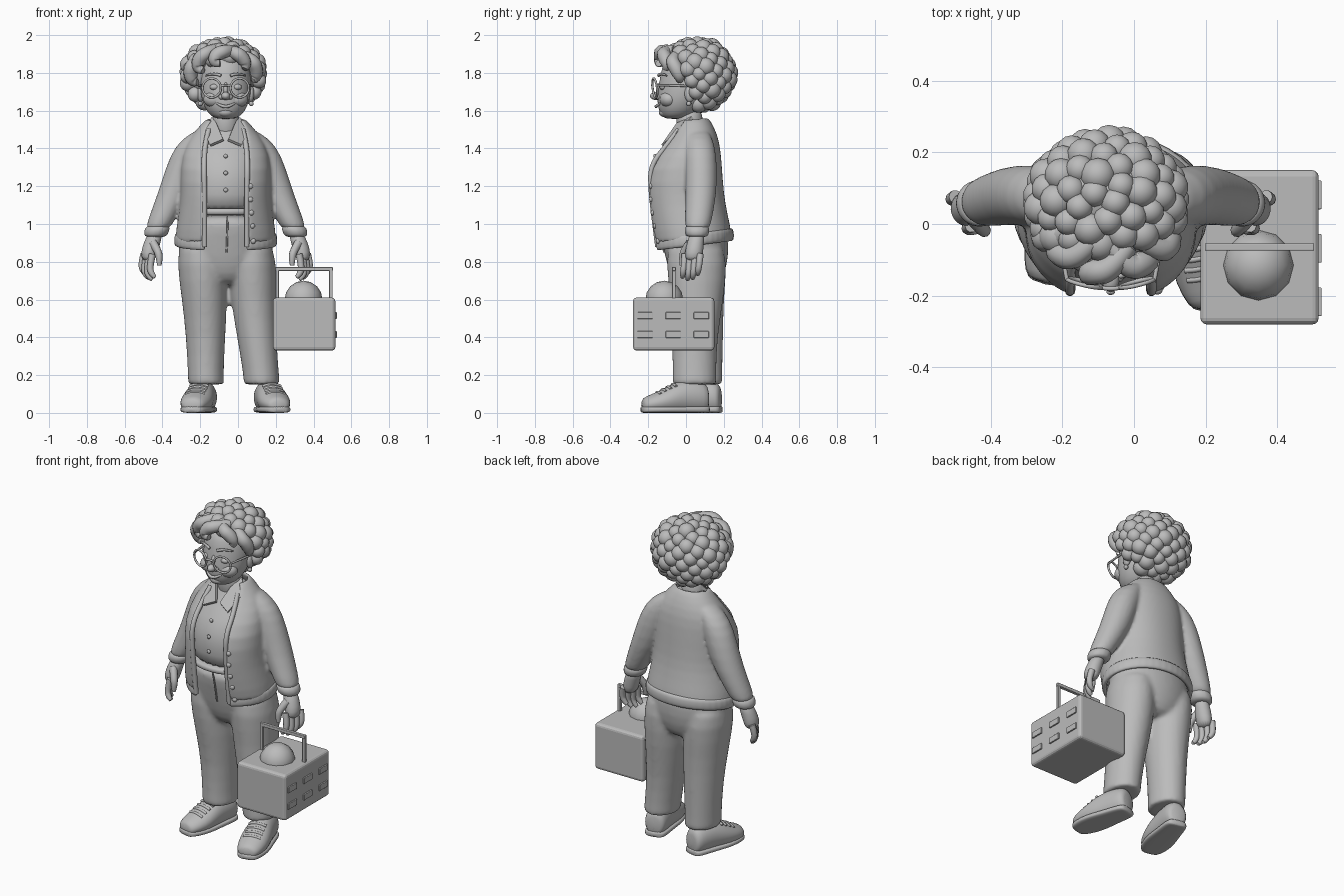
import bpy, bmesh, math, random
from mathutils import Matrix, Vector

cube = bpy.data.objects.get("Cube")
if cube:
    bpy.data.objects.remove(cube, do_unlink=True)
random.seed(4)
MID = -0.065          # body centre line
SIDES = (("right", -1), ("left", 1))

grey = bpy.data.materials.new("plain grey")
grey.use_nodes = True
grey.diffuse_color = (0.5, 0.5, 0.5, 1)
for node in grey.node_tree.nodes:
    if node.type == "BSDF_PRINCIPLED":
        node.inputs["Base Color"].default_value = grey.diffuse_color


def finish(name, bm, smooth=True):
    bmesh.ops.recalc_face_normals(bm, faces=bm.faces)
    for face in bm.faces:
        face.smooth = smooth
    mesh = bpy.data.meshes.new(name)
    bm.to_mesh(mesh)
    bm.free()
    mesh.materials.clear()
    mesh.materials.append(grey)
    obj = bpy.data.objects.new(name, mesh)
    bpy.context.collection.objects.link(obj)
    return obj


def merge(name, parts):
    """Replace objects by one mesh holding their finished surfaces."""
    bm = bmesh.new()
    deps = bpy.context.evaluated_depsgraph_get()
    meshes = [bpy.data.meshes.new_from_object(part.evaluated_get(deps)) for part in parts]
    for mesh, part in zip(meshes, parts):
        bm.from_mesh(mesh)
        bpy.data.meshes.remove(mesh)
        bpy.data.objects.remove(part)
    return finish(name, bm)


def fuse(name, parts, voxel, softness):
    obj = merge(name, parts)
    remesh = obj.modifiers.new("fuse", "REMESH")
    remesh.mode, remesh.voxel_size, remesh.use_smooth_shade = "VOXEL", voxel, True
    soften = obj.modifiers.new("soften", "SMOOTH")
    soften.factor, soften.iterations = .5, softness


def loft(name, rings, axis="z", power=1.0, gap=0, ripple=0, tilt=0, floor=-1, count=28):
    """Skin rings of (x, y, z, half width, half depth); gap leaves the front open."""
    bm = bmesh.new()
    rows = []
    for x, y, z, rx, ry in rings:
        cut = math.asin(min(gap / rx, 0.8)) if gap else 0
        row = []
        for i in range(count):
            step = i / (count - 1) if gap else i / count
            a = -math.pi / 2 + cut + step * (2 * math.pi - 2 * cut)
            c, s = math.cos(a), math.sin(a)
            grow = 1 + ripple * (i % 2)
            u = math.copysign(abs(c) ** power, c) * rx * grow
            v = math.copysign(abs(s) ** power, s) * ry * grow
            if axis == "z":
                co = (x + u, y + v, z + tilt * v)
            else:
                co = (x + u, y, max(z + v, floor))
            row.append(bm.verts.new(co))
        rows.append(row)
    for low, high in zip(rows, rows[1:]):
        for i in range(count - 1 if gap else count):
            j = (i + 1) % count
            bm.faces.new((low[i], low[j], high[j], high[i]))
    if not gap:
        bm.faces.new(rows[0])
        bm.faces.new(rows[-1])
    obj = finish(name, bm)
    if gap:
        solid = obj.modifiers.new("cloth", "SOLIDIFY")
        solid.thickness, solid.offset = 0.024, 0
    sub = obj.modifiers.new("smooth", "SUBSURF")
    sub.levels = sub.render_levels = 1
    return obj


def balls(name, items, segments=14):
    bm = bmesh.new()
    for place, size in items:
        matrix = Matrix.Translation(place) @ Matrix.Diagonal((*size, 1))
        bmesh.ops.create_uvsphere(bm, u_segments=segments, v_segments=segments * 2 // 3,
                                  radius=1, matrix=matrix)
    return finish(name, bm)


def tube(name, points, radius, taper=None, closed=False):
    curve = bpy.data.curves.new(name, "CURVE")
    curve.dimensions, curve.bevel_depth, curve.bevel_resolution = "3D", radius, 3
    curve.use_fill_caps = True
    spline = curve.splines.new("NURBS")
    spline.points.add(len(points) - 1)
    spline.order_u, spline.resolution_u = 3, 6
    spline.use_endpoint_u, spline.use_cyclic_u = not closed, closed
    for i, (point, co) in enumerate(zip(spline.points, points)):
        point.co = (*co, 1)
        point.radius = taper[i] if taper else 1
    path = bpy.data.objects.new(name + " path", curve)
    bpy.context.collection.objects.link(path)
    return merge(name, [path])


def block(name, place, size, bevel):
    bm = bmesh.new()
    bmesh.ops.create_cube(bm, size=1, matrix=Matrix.Translation(place) @ Matrix.Diagonal((*size, 1)))
    bmesh.ops.bevel(bm, geom=bm.edges[:], offset=bevel, segments=3, profile=0.5, affect="EDGES")
    return finish(name, bm, smooth=False)


# Torso: shirt, open jacket, ribbed hem, belt
body = [(0.9, .035, .262, .205), (1.05, .005, .238, .2), (1.15, -.01, .225, .198), (1.3, -.015, .23, .193),
        (1.42, .03, .205, .138), (1.5, .04, .14, .1), (1.56, .035, .085, .07)]
loft("shirt", [(MID, y, z, rx - .02, ry - .02) for z, y, rx, ry in body[1:]])
jacket = [loft("jacket_body", [(MID, y, z, rx, ry) for z, y, rx, ry in body], power=.92, gap=.1, tilt=.06, count=36)]
loft("jacket_hem", [(MID, .036, z, r, r - .055) for z, r in ((.885, .253), (.9, .26), (.93, .259), (.95, .252))],
     gap=.11, ripple=.012, tilt=.13, count=72)
loft("belt", [(MID, .003, z, r, r - .04) for z, r in ((1.045, .215), (1.05, .227), (1.08, .227), (1.085, .215))])
loft("neck", [(MID, .02, 1.44, .08, .07), (MID, .02, 1.54, .07, .07), (MID, .015, 1.62, .068, .07)])
balls("shirt_buttons", [((MID, y, z), (.012, .008, .012))
                        for y, z in ((-.165, 1.36), (-.19, 1.27), (-.19, 1.18))])
balls("jacket_buttons", [((MID + x, y, z), (.015, .012, .015)) for x, y, z in
                         ((.13, -.185, 1.2), (.13, -.183, 1.13), (.135, -.175, 1.06), (.14, -.163, .99), (.145, -.147, .91))])

trousers = [loft("seat", [(MID, .005, 1.06, .205, .168), (MID, .045, .95, .25, .18), (MID, .057, .83, .255, .17),
                          (MID, .06, .73, .2, .145), (MID, .065, .67, .1, .1)])]
for label, s in SIDES:
    at = lambda d, y, z: (MID + s * d, y, z)
    # Shirt collar flap and jacket front band
    bm = bmesh.new()
    flap = [(.072, .03, 1.57), (.118, -.03, 1.5), (.085, -.13, 1.42), (.015, -.105, 1.45), (.05, -.05, 1.535)]
    bm.faces.new([bm.verts.new(at(*p)) for p in flap])
    collar = finish(label + "_collar", bm, smooth=False)
    collar.modifiers.new("cloth", "SOLIDIFY").thickness = .016
    tube(label + "_jacket_band", [at(.112, -.15, .88), at(.112, -.172, 1.05), at(.112, -.186, 1.18),
                                  at(.115, -.188, 1.31), at(.11, -.1, 1.42), at(.09, -.04, 1.5)], .014)

    # Sleeve, cuff, hand
    sleeve = [(.08, .06, 1.51, .03, .04), (.125, .065, 1.485, .06, .06), (.185, .075, 1.415, .085, .08),
              (.225, .08, 1.3, .092, .086), (.278, .08, 1.15, .086, .082), (.342, .064, 1.02, .071, .072),
              (.366, .06, .96, .064, .065)]
    jacket.append(loft(label + "_sleeve", [(*at(*r[:3]), *r[3:]) for r in sleeve]))
    loft(label + "_cuff", [(*at(d, .058, z), r, r) for d, z, r in
                           ((.357, .99, .05), (.36, .985, .067), (.371, .94, .064), (.373, .93, .045))], ripple=.02)
    palm = [(.37, .06, .96, .04, .04), (.39, .05, .9, .045, .045), (.405, .042, .85, .046, .05),
            (.41, .04, .8, .032, .045)]
    loft(label + "_palm", [(*at(*r[:3]), *r[3:]) for r in palm], count=16)
    for i, name in enumerate(("index", "middle", "ring", "little")):
        d, y, drop = .388 + i * .015, -.005 + i * .027, (.0, -.012, -.006, .015)[i]
        tube(f"{label}_{name}_finger", [at(d, y, .84), at(d + .016, y - .006, .77 + drop),
                                        at(d + .002, y - .012, .73 + drop), at(d - .014, y - .014, .718 + drop)],
             .017, (1.1, 1, .95, .6))
    tube(label + "_thumb", [at(.385, .02, .9), at(.36, -.01, .86), at(.35, -.02, .82), at(.352, -.022, .78)],
         .019, (1.2, 1.1, 1, .6))

    # Trouser leg
    shift = .045 if s > 0 else .077
    leg = [(.93, .13, .05, .11, .14), (.8, .134, .055, .132, .165), (.6, .129, .06, .12, .14),
           (.4, .135, shift, .104, .12), (.2, .147, shift, .094, .115), (.155, .147, shift, .097, .118),
           (.15, .147, shift, .092, .112)]
    trousers.append(loft(label + "_leg", [(-.06 + .06 * (.8 - z) + s * d, y, z, rx, ry) for z, d, y, rx, ry in leg]))

    # Shoe: upper, sole, laces, turned slightly outwards
    last = [(-.19, .04, .04, .03), (-.17, .064, .045, .042), (-.1, .084, .055, .058), (-.03, .084, .072, .08),
            (.035, .074, .085, .09), (.11, .068, .085, .088), (.155, .06, .08, .078), (.17, .042, .07, .055)]
    parts = [loft(label + "_shoe", [(0, y, z, rx, rz) for y, rx, z, rz in last], axis="y", floor=.01),
             loft(label + "_sole", [(0, y * 1.02, .018, rx, .018) for y, rx, z, rz in last],
                  axis="y", power=.6, floor=0)]
    for i in range(4):
        y, z = -.1 + i * .028, .114 + i * .014
        parts.append(tube(f"{label}_lace_{i}", [(-.05, y, z - .015), (0, y - .01, z + .006), (.05, y, z - .015)], .008))
    for part in parts:
        part.location = (.175, -.048, 0) if s > 0 else (-.203, .02, 0)
        part.rotation_euler.z = s * .23

    # Ear, earring, eye, cheek, brow, spectacles
    balls(label + "_ear", [(at(.133, .02, 1.69), (.018, .028, .045)), (at(.135, .015, 1.637), (.013,) * 3)])
    balls(label + "_eye", [(at(.06, -.122, 1.725), (.026, .018, .016))])
    balls(label + "_cheek", [(at(.056, -.09, 1.66), (.062, .05, .045))], 24)
    tube(label + "_brow", [at(.025, -.145, 1.785), at(.065, -.137, 1.803), at(.105, -.102, 1.785)], .008, (1, 1, .5))
    rim = [at(.074 + .05 * math.cos(k * math.pi / 6), -.165 + .012 * math.cos(k * math.pi / 6)
              - .006 * math.sin(k * math.pi / 6), 1.72 + .052 * math.sin(k * math.pi / 6)) for k in range(12)]
    tube(label + "_spectacle_rim", rim, .006, closed=True)
    tube(label + "_spectacle_arm", [at(.122, -.155, 1.735), at(.138, -.08, 1.735), at(.143, .02, 1.73)], .006)

# Sleeves blend into the jacket, legs into the trouser seat
fuse("jacket", jacket, .0095, 6)
fuse("trousers", trousers, .013, 5)
tube("trouser_fly", [(MID + .008, -.162, 1.04), (MID + .01, -.138, .94), (MID + .004, -.116, .85)], .005)

# Head and face
loft("head", [(MID, y, z, rx, ry) for z, y, rx, ry in
              ((1.555, -.055, .045, .055), (1.575, -.045, .085, .085), (1.62, -.03, .115, .122), (1.68, -.012, .133, .14),
               (1.75, .002, .136, .144), (1.83, .01, .13, .14), (1.9, .02, .1, .11))])
balls("nose", [((MID, -.155, 1.678), (.024, .036, .022)), ((MID, -.135, 1.71), (.015, .025, .04)),
               ((MID - .022, -.143, 1.672), (.016, .02, .014)), ((MID + .022, -.143, 1.672), (.016, .02, .014))])
balls("chin", [((MID, -.112, 1.592), (.042, .032, .026))])
tube("mouth", [(MID - .055, -.13, 1.645), (MID - .025, -.158, 1.622), (MID + .025, -.158, 1.622),
               (MID + .055, -.13, 1.645)], .009, (.4, 1, 1, .4))
tube("spectacle_bridge", [(MID - .026, -.177, 1.73), (MID, -.184, 1.74), (MID + .026, -.177, 1.73)], .006)

# Curly hair: a core covered in evenly spread round curls, open over the face
balls("hair_core", [((MID - .01, .08, 1.8), (.19, .15, .165))], 24)
curls, total = [], 115
for i in range(total):
    up = 1 - 2 * (i + .5) / total
    turn = i * math.pi * (3 - math.sqrt(5))
    flat = math.sqrt(1 - up * up)
    spot = Vector((MID - .012 + .194 * flat * math.cos(turn), .06 + .17 * flat * math.sin(turn), 1.79 + .164 * up))
    if spot.z > 1.87 or spot.y > -.04 + (1.85 - spot.z) * .4:
        size = random.uniform(.038, .05)
        curls.append((spot, (size, size, size)))
balls("hair_curls", curls)

# Swept forehead locks
locks = [((.05, -.06, 1.92), (-.0, -.13, 1.92), (-.055, -.135, 1.895), (-.06, -.14, 1.85), (-.03, -.145, 1.85)),
         ((.0, -.06, 1.92), (.05, -.125, 1.91), (.09, -.11, 1.88), (.11, -.1, 1.84), (.1, -.11, 1.82)),
         ((-.05, -.05, 1.93), (-.1, -.1, 1.91), (-.145, -.08, 1.87), (-.15, -.07, 1.82), (-.12, -.09, 1.81)),
         ((.08, -.04, 1.9), (.14, -.08, 1.87), (.165, -.05, 1.82), (.16, -.03, 1.77), (.145, -.04, 1.76)),
         ((-.12, -.02, 1.9), (-.18, -.05, 1.85), (-.19, -.03, 1.79), (-.17, -.02, 1.75), (-.15, -.03, 1.75))]
for i, lock in enumerate(locks):
    tube(f"forehead_lock_{i}", [(MID + x, y, z) for x, y, z in lock], .034, (.8, 1.05, 1.1, .9, .5))

# Carried box: case, dome, handle, side buttons
block("case", (.35, -.065, .47), (.33, .43, .28), .018)
balls("dome", [((.347, -.115, .6), (.1, .1, .1))], 12)
for x in (.208, .492):
    block("handle_post", (x, -.064, .68), (.018, .018, .17), .003)
block("handle_bar", (.35, -.064, .762), (.305, .02, .02), .003)
for y in (-.217, -.068, .081):
    for z in (.415, .515):
        block("side_button", (.517, y, z), (.012, .08, .036), .003)
